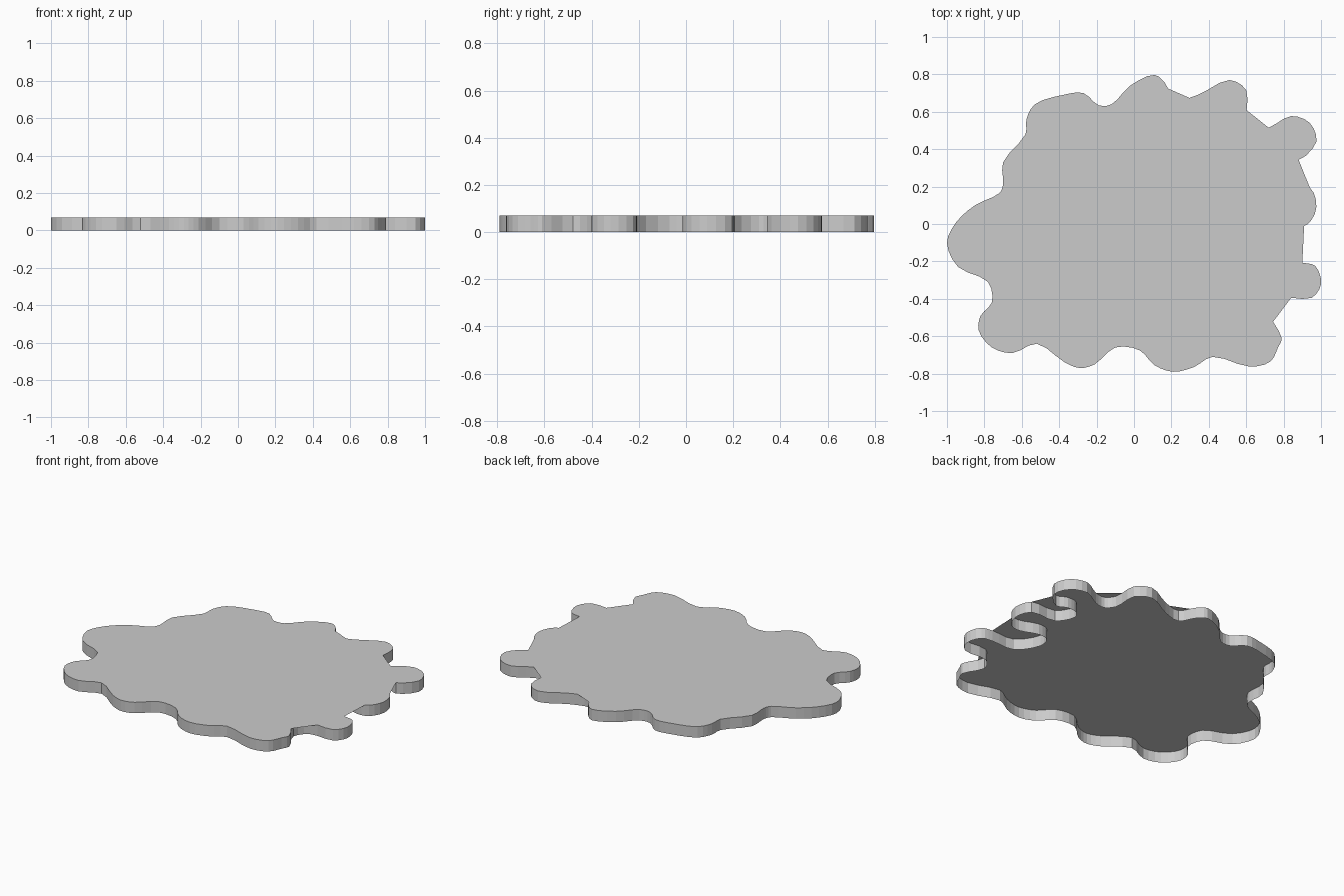
import bpy
import bmesh
from mathutils import Vector

if "Cube" in bpy.data.objects:
    bpy.data.objects.remove(bpy.data.objects["Cube"])

HEIGHT = 0.07
STEPS = 3

# Puddle outline, clockwise from the left tip: crests and dips of each lobe
OUTLINE = [
    # left shoulder and back edge
    (-1, -.1), (-.95, .01), (-.85, .1), (-.72, .165), (-.70, .21), (-.70, .33),
    (-.58, .48), (-.575, .56), (-.53, .64), (-.38, .69), (-.27, .70), (-.19, .635),
    (-.12, .64), (-.02, .74), (.11, .797), (.165, .755), (.22, .665),
    (.34, .69), (.51, .77), (.60, .715), (.605, .56),
    # three fingers on the right
    (.65, .507), (.72, .515), (.84, .577), (.94, .54), (.975, .44), (.88, .343),
    (.81, .37), (.74, .36), (.71, .31), (.77, .205), (.94, .195), (.975, .09),
    (.93, .0), (.86, -.015), (.74, .025), (.67, .01), (.65, -.07), (.74, -.205),
    (.90, -.208), (.97, -.225), (1, -.32), (.95, -.395), (.79, -.40), (.73, -.48),
    (.79, -.61), (.77, -.66),
    # front edge and left lobe
    (.73, -.735), (.62, -.763), (.42, -.71), (.32, -.765), (.21, -.79), (.11, -.755),
    (.03, -.675), (-.10, -.66), (-.21, -.75), (-.29, -.77), (-.37, -.74),
    (-.52, -.64), (-.65, -.69), (-.76, -.66), (-.83, -.57), (-.82, -.49),
    (-.76, -.42), (-.78, -.31), (-.94, -.23),
]


def smooth_loop(points, steps):
    """Closed centripetal spline through the points."""
    pts = [Vector(p) for p in points]
    n = len(pts)
    out = []
    for i in range(n):
        p0, p1, p2, p3 = (pts[(i + k) % n] for k in (-1, 0, 1, 2))
        d0, d1, d2 = ((b - a).length ** 0.5 for a, b in ((p0, p1), (p1, p2), (p2, p3)))
        m1 = ((p1 - p0) / d0 - (p2 - p0) / (d0 + d1) + (p2 - p1) / d1) * d1
        m2 = ((p2 - p1) / d1 - (p3 - p1) / (d1 + d2) + (p3 - p2) / d2) * d1
        for s in range(steps):
            t = s / steps
            out.append(p1 * (2*t**3 - 3*t**2 + 1) + m1 * (t**3 - 2*t**2 + t)
                       + p2 * (3*t**2 - 2*t**3) + m2 * (t**3 - t**2))
    return out


# Top sheet with a skirt around it; the underside is open
loop = smooth_loop(OUTLINE, STEPS)[::-1]
bm = bmesh.new()
top = [bm.verts.new((p.x, p.y, HEIGHT)) for p in loop]
low = [bm.verts.new((p.x, p.y, 0)) for p in loop]
cap = bm.faces.new(top)
for i in range(len(loop)):
    j = (i + 1) % len(loop)
    bm.faces.new((low[i], low[j], top[j], top[i]))
bmesh.ops.triangulate(bm, faces=[cap])

mesh = bpy.data.meshes.new("puddle")
bm.to_mesh(mesh)
bm.free()
puddle = bpy.data.objects.new("puddle", mesh)
bpy.context.collection.objects.link(puddle)
